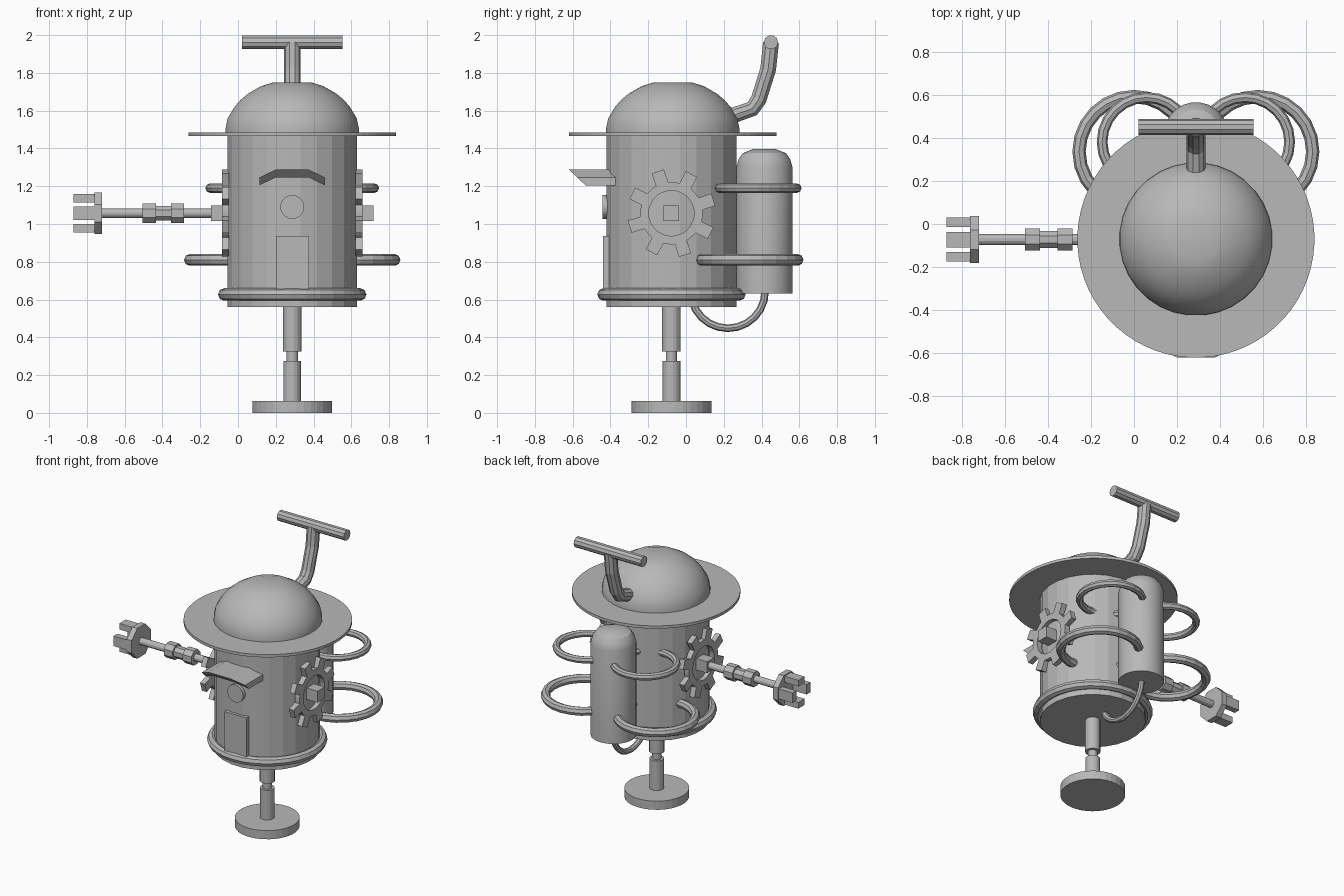
import bpy, bmesh, math
from mathutils import Vector, Matrix

cube = bpy.data.objects.get("Cube")
if cube:
    bpy.data.objects.remove(cube, do_unlink=True)

CX, CY = 0.287, -0.077          # vertical axis of the body
AXIS = {"X": Matrix.Rotation(math.pi / 2, 4, "Y"),
        "Y": Matrix.Rotation(math.pi / 2, 4, "X"),
        "Z": Matrix.Identity(4)}

metal = bpy.data.materials.new("plain_grey")
metal.use_nodes = True
metal.diffuse_color = (0.48, 0.48, 0.48, 1)
metal.node_tree.nodes["Principled BSDF"].inputs["Base Color"].default_value = metal.diffuse_color


def finish(name, bm, smooth=None):
    bmesh.ops.recalc_face_normals(bm, faces=bm.faces)
    mesh = bpy.data.meshes.new(name)
    bm.to_mesh(mesh)
    bm.free()
    mesh.materials.append(metal)
    ob = bpy.data.objects.new(name, mesh)
    bpy.context.collection.objects.link(ob)
    if smooth:
        bpy.ops.object.select_all(action="DESELECT")
        ob.select_set(True)
        bpy.context.view_layer.objects.active = ob
        bpy.ops.object.shade_smooth_by_angle(angle=math.radians(smooth))
    return ob


def lathe(name, profile, at, axis="Z", sides=24, smooth=None):
    """Closed solid turned from (radius, height) pairs."""
    bm = bmesh.new()
    rings = []
    for r, h in profile:
        rings.append([bm.verts.new((r * math.cos(a), r * math.sin(a), h))
                      for a in (math.tau * (i + 0.5) / sides for i in range(sides))])
    for low, high in zip(rings, rings[1:]):
        for i in range(sides):
            j = (i + 1) % sides
            bm.faces.new((low[i], low[j], high[j], high[i]))
    bm.faces.new(rings[0])
    bm.faces.new(rings[-1])
    bm.transform(Matrix.Translation(at) @ AXIS[axis])
    return finish(name, bm, smooth)


def rod(name, r, start, end, at, axis="Z", sides=16):
    return lathe(name, [(r, start), (r, end)], at, axis, sides)


def box(name, lo, hi):
    bm = bmesh.new()
    bmesh.ops.create_cube(bm, size=1)
    lo, hi = Vector(lo), Vector(hi)
    bm.transform(Matrix.Translation((lo + hi) / 2) @ Matrix.Diagonal((*(hi - lo), 1)))
    return finish(name, bm)


def hoop(name, major, minor, at, axis="Z", sides=32, tube=8):
    bm = bmesh.new()
    grid = []
    for i in range(sides):
        a = math.tau * i / sides
        grid.append([])
        for k in range(tube):
            b = math.tau * k / tube
            r = major + minor * math.cos(b)
            grid[i].append(bm.verts.new((r * math.cos(a), r * math.sin(a), minor * math.sin(b))))
    for i in range(sides):
        n = grid[(i + 1) % sides]
        for k in range(tube):
            m = (k + 1) % tube
            bm.faces.new((grid[i][k], n[k], n[m], grid[i][m]))
    bm.transform(Matrix.Translation(at) @ AXIS[axis])
    return finish(name, bm)


def pipe(name, points, radius):
    curve = bpy.data.curves.new(name, "CURVE")
    curve.dimensions = "3D"
    curve.bevel_depth, curve.bevel_resolution = radius, 3
    curve.use_fill_caps = True
    line = curve.splines.new("POLY")
    line.points.add(len(points) - 1)
    for p, co in zip(line.points, points):
        p.co = (*co, 1)
        line.use_smooth = False
    curve.materials.append(metal)
    ob = bpy.data.objects.new(name, curve)
    bpy.context.collection.objects.link(ob)


def gear(name, x0, x1, z):
    """Open ring with eight square teeth."""
    bm = bmesh.new()
    teeth, steps = 8, 6
    outer, inner = [], []
    for i in range(teeth * steps):
        pitch = math.tau / teeth
        a = math.radians(18) + pitch * (i // steps)
        part = i % steps
        tooth = part < 2
        # each tooth has parallel sides; the rest follows the root circle
        r = 0.235 if tooth else 0.165
        half = 0.034 / r
        off = (-half, half)[part] if tooth else half + (pitch - 2 * half) * (part - 2) / 3
        a += off
        outer.append((r * math.cos(a), r * math.sin(a)))
        inner.append((0.12 * math.cos(a), 0.12 * math.sin(a)))
    layers = [[bm.verts.new((x, CY + p[0], z + p[1])) for p in loop]
              for x, loop in ((x0, outer), (x1, outer), (x1, inner), (x0, inner))]
    n = len(outer)
    for a, b in zip(layers, layers[1:] + layers[:1]):
        for i in range(n):
            j = (i + 1) % n
            bm.faces.new((a[i], a[j], b[j], b[i]))
    finish(name, bm)


# Body and foot
axis_base = (CX, CY, 0)
rod("body", 0.346, 0.56, 1.47, axis_base, sides=24)
hoop("body_rim", 0.36, 0.033, (CX, CY, 0.627))
rod("foot", 0.212, 0, 0.062, axis_base, sides=32)
rod("lower_stem", 0.048, 0.06, 0.275, axis_base)
rod("stem_neck", 0.03, 0.27, 0.335, axis_base)
rod("upper_stem", 0.05, 0.325, 0.565, axis_base)

# Brim and dome
rod("brim", 0.55, 1.465, 1.485, (CX, -0.07, 0), sides=64)
lathe("dome", [(0.355, 1.48), (0.354, 1.51), (0.343, 1.56), (0.307, 1.62), (0.275, 1.657),
               (0.235, 1.69), (0.165, 1.73), (0.1, 1.75)], (CX, -0.07, 0), sides=32, smooth=30)

# Chimney with cross pipe
pipe("chimney", [(CX, 0.22, 1.565), (CX, 0.35, 1.61), (CX, 0.385, 1.66),
                 (CX, 0.435, 1.82), (CX, 0.45, 1.96)], 0.044)
rod("chimney_crossbar", 0.038, -0.267, 0.267, (CX, 0.45, 1.962), "X", 10)

# Visor: a folded strip whose front slopes back towards the bottom
bm = bmesh.new()
section = [(-0.173, 1.205), (-0.173, 1.247), (-0.087, 1.288), (0.087, 1.288),
           (0.173, 1.247), (0.173, 1.205), (0.087, 1.247), (-0.087, 1.247)]
front = [bm.verts.new((CX + x, -0.62 + 1.06 * (1.288 - z), z)) for x, z in section]
back = [bm.verts.new((CX + x, -0.35, z)) for x, z in section]
for i in range(len(section)):
    j = (i + 1) % len(section)
    bm.faces.new((front[i], front[j], back[j], back[i]))
for loop in (front, back):
    bm.faces.new(loop)
finish("visor", bm)

# Porthole and door
rod("porthole", 0.063, 0.0, 0.06, (CX, -0.382, 1.09), "Y", 24)
box("door", (0.2, -0.44, 0.655), (0.375, -0.38, 0.937))

# Gears with square hubs
HZ = 1.057
for side, sx in (("left", 1), ("right", -1)):
    gear(side + "_gear", CX + sx * 0.335, CX + sx * 0.373, HZ)
    ends = sorted((CX + sx * 0.33, CX + sx * 0.43))
    box(side + "_hub", (ends[0], CY - 0.041, HZ - 0.041), (ends[1], CY + 0.041, HZ + 0.041))

# Arm on the right side
arm = (0, CY + 0.005, HZ)
rod("arm_rod", 0.026, -0.73, -0.13, arm, "X", 12)
rod("arm_outer_collar", 0.056, -0.505, -0.435, arm, "X", 8)
rod("arm_sleeve", 0.042, -0.44, -0.35, arm, "X", 8)
rod("arm_inner_collar", 0.056, -0.355, -0.285, arm, "X", 8)
rod("hand_disc", 0.118, -0.76, -0.72, arm, "X", 8)
for i in range(4):
    prong = box("prong_%d" % (i + 1), (-0.87, -0.036, 0.058), (-0.75, 0.036, 0.102))
    prong.matrix_world = Matrix.Translation(arm) @ Matrix.Rotation(i * math.pi / 2, 4, "X")

# Back tank with hoops either side and a feed hose below
lathe("tank", [(0.15, 0.633), (0.15, 1.3), (0.138, 1.343), (0.115, 1.375), (0.06, 1.397)],
      (CX, 0.415, 0), sides=24, smooth=30)
for side, sx in (("left", 1), ("right", -1)):
    hoop(side + "_upper_hoop", 0.206, 0.025, (CX + sx * 0.229, 0.381, 1.19), sides=24)
    hoop(side + "_lower_hoop", 0.255, 0.031, (CX + sx * 0.287, 0.336, 0.81), sides=24)
hoop("feed_hose", 0.197, 0.02, (CX, 0.222, 0.645), "X", sides=24)
